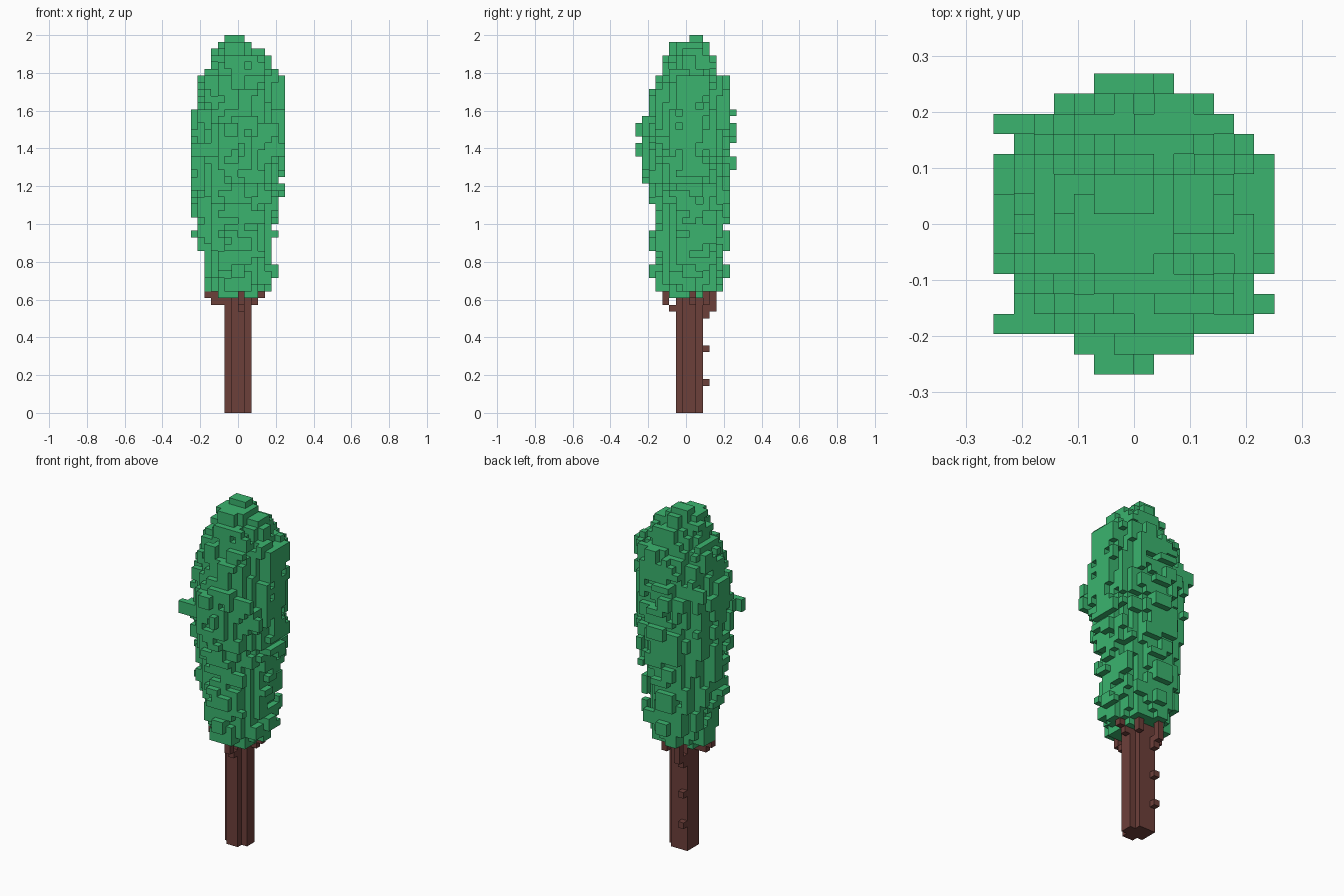
import bpy
import bmesh
import math
import random

random.seed(7)
cube = bpy.data.objects.get("Cube")
if cube:
    bpy.data.objects.remove(cube, do_unlink=True)

U = 1 / 28  # block size


def material(name, rgb):
    m = bpy.data.materials.new(name)
    m.use_nodes = True
    m.diffuse_color = (*rgb, 1)
    bsdf = m.node_tree.nodes["Principled BSDF"]
    bsdf.inputs["Base Color"].default_value = (*rgb, 1)
    bsdf.inputs["Roughness"].default_value = 0.9
    return m


def block_object(name, cells, mat, hidden=frozenset()):
    """Skin a set of (x, y, z) blocks, leaving out faces between neighbours."""
    bm = bmesh.new()
    verts = {}

    def vert(p):
        if p not in verts:
            verts[p] = bm.verts.new((p[0] * U, (p[1] - 0.5) * U, p[2] * U))
        return verts[p]

    for c in sorted(cells):
        for axis in range(3):
            for side in (0, 1):
                n = list(c)
                n[axis] += 2 * side - 1
                if tuple(n) in cells or tuple(n) in hidden:
                    continue
                ring = []
                for s, t in ((0, 0), (1, 0), (1, 1), (0, 1)):
                    p = list(c)
                    p[axis] += side
                    p[(axis + 1) % 3] += s
                    p[(axis + 2) % 3] += t
                    ring.append(vert(tuple(p)))
                bm.faces.new(ring if side else ring[::-1])
    mesh = bpy.data.meshes.new(name)
    bm.to_mesh(mesh)
    bm.free()
    mesh.materials.append(mat)
    ob = bpy.data.objects.new(name, mesh)
    bpy.context.collection.objects.link(ob)
    return ob


leaf_green = material("leaf green", (0.043, 0.455, 0.158))
bark_brown = material("bark brown", (0.152, 0.050, 0.042))

# Crown outline: first layer, then first and last block in x and in y
PROFILE = [
    (17, -3, 2, -2, 2), (18, -5, 4, -4, 5), (20, -5, 5, -5, 6),
    (22, -5, 4, -4, 5), (24, -6, 4, -5, 6), (26, -7, 5, -5, 6),
    (27, -6, 4, -4, 5), (28, -6, 5, -4, 6), (29, -7, 5, -4, 6),
    (31, -7, 5, -5, 6), (32, -7, 6, -5, 6), (34, -7, 5, -6, 6),
    (35, -7, 6, -6, 6), (36, -7, 6, -6, 7), (38, -7, 6, -7, 6),
    (40, -7, 6, -6, 7), (41, -7, 6, -7, 7), (43, -7, 6, -6, 6),
    (44, -7, 6, -5, 7), (45, -6, 6, -5, 6), (48, -6, 6, -4, 6),
    (50, -5, 5, -3, 4), (51, -4, 4, -3, 4), (53, -4, 3, -2, 3),
    (54, -3, 1, -2, 3), (55, -2, 0, 1, 2),
]
# Widest plan of the crown: x limits for each row from y = -7 to 7
PLAN = [(-3, 0), (-6, 2), (-7, 5), (-6, 6), (-7, 6), (-7, 6), (-7, 6), (-7, 6),
        (-7, 6), (-7, 6), (-7, 6), (-7, 5), (-7, 4), (-5, 3), (-2, 2)]


def layer(k):
    return [row for row in PROFILE if row[0] <= k][-1][1:]


def allowed(i, j, k):
    x0, x1, y0, y1 = layer(k)
    return (x0 <= i <= x1 and y0 <= j <= y1
            and PLAN[j + 7][0] <= i <= PLAN[j + 7][1])


# Outline averaged over nearby layers, for an even core
SMOOTH = {}
for k in range(17, 56):
    rows = [layer(n) for n in range(max(17, k - 2), min(55, k + 2) + 1)]
    SMOOTH[k] = [sum(v) / len(rows) for v in zip(*rows)]


def radius(i, j, k):
    x0, x1, y0, y1 = SMOOTH[k]
    return math.hypot((i - (x0 + x1) / 2) / ((x1 - x0 + 1) / 2),
                      (j - (y0 + y1) / 2) / ((y1 - y0 + 1) / 2))


# Solid core of the crown
core = {(i, j, k) for k in range(17, 56) for i in range(-7, 7)
        for j in range(-7, 8) if allowed(i, j, k) and radius(i, j, k) < 0.87}
crown = set(core)

# Leaf clumps standing out from the core
rim = sorted(c for c in core if radius(*c) > 0.68 and 18 <= c[2] < 54)
for i, j, k in random.sample(rim, min(270, len(rim))):
    x0, x1, y0, y1 = SMOOTH[k]
    dx, dy = i - (x0 + x1) / 2, j - (y0 + y1) / 2
    if abs(dx) > abs(dy):
        di, dj, wide = int(math.copysign(1, dx)), 0, (0, 1)
    else:
        di, dj, wide = 0, int(math.copysign(1, dy)), (1, 0)
    for w in range(random.choice((1, 2, 2))):
        for h in range(random.choice((1, 2, 2, 3))):
            c = (i + di + w * wide[0], j + dj + w * wide[1], k + h)
            if c[2] < 55 and allowed(*c) and radius(*c) < 1.12:
                crown.add(c)

# Outermost leaves reaching the full width of each band
for n, (start, x0, x1, y0, y1) in enumerate(PROFILE[:-1]):
    mid_x = (x0 + x1) // 2 + random.randint(-1, 1)
    mid_y = (y0 + y1) // 2 + random.randint(-1, 1)
    for k in range(start, PROFILE[n + 1][0]):
        for w in (0, 1):
            band = {(i, mid_y + w, k) for i in range(x0, x1 + 1)}
            band |= {(mid_x + w, j, k) for j in range(y0, y1 + 1)}
            crown |= {c for c in band if allowed(*c)}
crown |= {(i, j, 55) for i in (-2, -1, 0) for j in (1, 2)}

# Long leaves on the diagonals
for i, j, k in ((-7, -5, 38), (-7, 5, 43), (5, -5, 41), (6, -4, 38)):
    step = -1 if i > 0 else 1
    crown |= {(i + step * n, j, k + h) for n in range(4) for h in (0, 1)}

# Trunk with three notched corners
trunk = {(i, j, k) for i in range(-2, 2) for j in range(-1, 3)
         for k in range(18) if i in (-1, 0) or j in (0, 1) or (i, j) == (-2, 2)}
# Bark knobs and branch stubs under the crown
knobs = {(-2, 3, 4), (-2, 3, 9), (-2, 3, 14)}
stubs = {(-5, 0, 17), (-4, 0, 17), (-4, 0, 16), (-3, 0, 16), (2, 1, 16),
         (2, 1, 17), (3, 1, 17), (0, -2, 15), (0, -3, 16),
         (0, -3, 17), (-2, 3, 15), (-2, 4, 15), (-2, 4, 16), (-2, 4, 17),
         (1, 3, 16), (1, 3, 17)}
crown -= trunk | knobs | stubs

block_object("crown", crown, leaf_green)
block_object("trunk", trunk, bark_brown, crown)
block_object("bark_knobs", knobs, bark_brown, trunk)
block_object("branch_stubs", stubs, bark_brown, crown | trunk)
